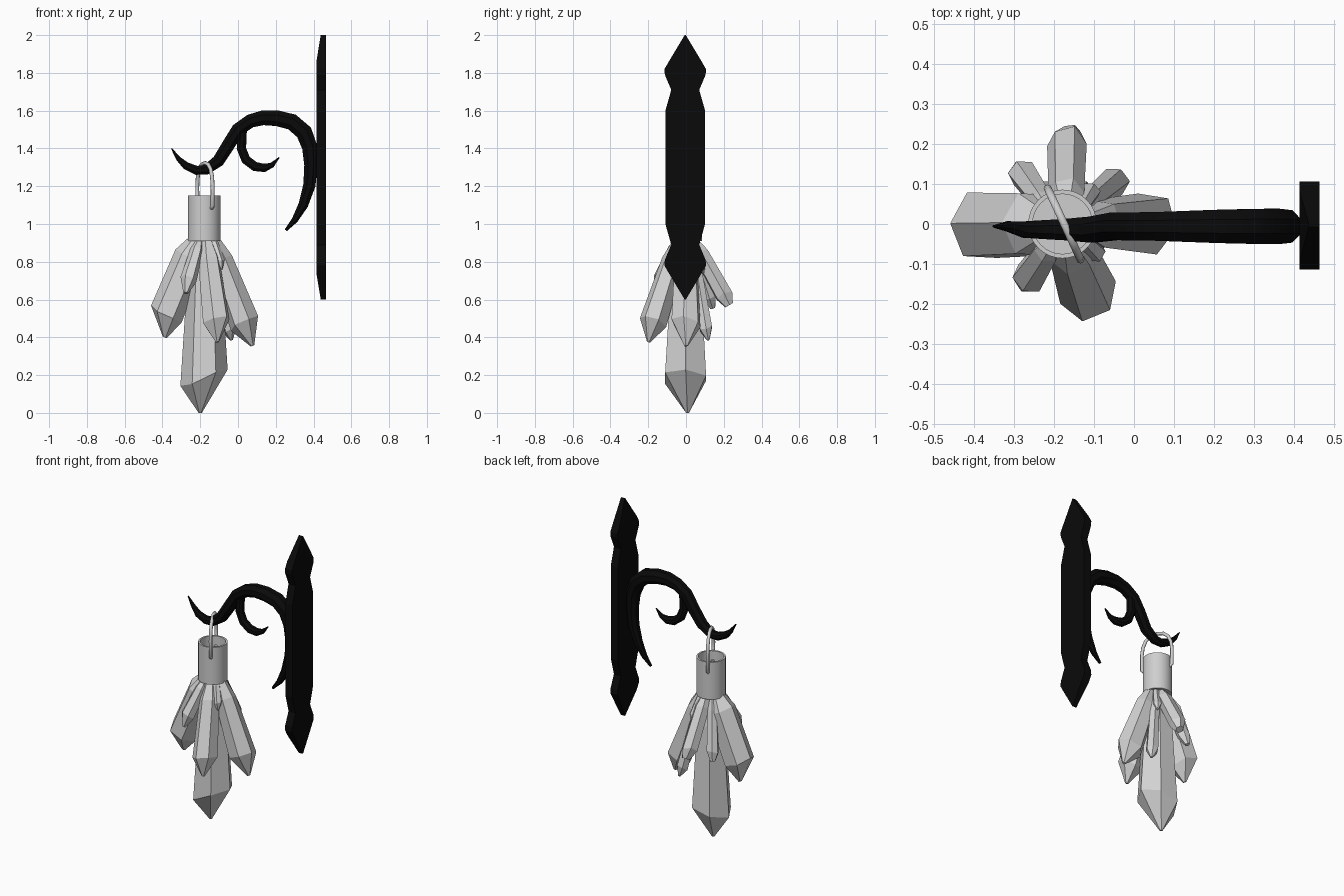
import bpy, bmesh, math, random
from mathutils import Vector

if "Cube" in bpy.data.objects:
    bpy.data.objects.remove(bpy.data.objects["Cube"])

random.seed(4)


def material(name, v):
    m = bpy.data.materials.new(name)
    m.diffuse_color = (v, v, v, 1)
    m.use_nodes = True
    m.node_tree.nodes["Principled BSDF"].inputs["Base Color"].default_value = m.diffuse_color
    return m


IRON = material("black iron", 0.003)
METAL = material("light metal", 0.62)
CRYSTAL = material("pale crystal", 0.66)


def finish(name, bm, mat):
    bmesh.ops.recalc_face_normals(bm, faces=bm.faces)
    me = bpy.data.meshes.new(name)
    bm.to_mesh(me)
    bm.free()
    me.materials.append(mat)
    ob = bpy.data.objects.new(name, me)
    bpy.context.collection.objects.link(ob)
    return ob


def smooth(ob, angle):
    bpy.ops.object.select_all(action='DESELECT')
    ob.select_set(True)
    bpy.context.view_layer.objects.active = ob
    bpy.ops.object.shade_smooth_by_angle(angle=math.radians(angle))


def skin(bm, rings):
    """Bridge equal rings of points and cap both ends."""
    vs = [[bm.verts.new(p) for p in r] for r in rings]
    n = len(vs[0])
    for a, b in zip(vs, vs[1:]):
        for i in range(n):
            j = (i + 1) % n
            bm.faces.new((a[i], a[j], b[j], b[i]))
    bm.faces.new(vs[0])
    bm.faces.new(vs[-1])


def tube(name, pts, sides, mat):
    """Tapered tube along (x, y, z, radius) points lying near one plane."""
    bm, rings = bmesh.new(), []
    ps = [Vector(p[:3]) for p in pts]
    plane = (ps[len(ps) // 2] - ps[0]).cross(ps[-1] - ps[0]).normalized()
    for i, p in enumerate(ps):
        t = (ps[min(i + 1, len(ps) - 1)] - ps[max(i - 1, 0)]).normalized()
        side = t.cross(plane).normalized()
        r = pts[i][3]
        angs = [math.tau * (k + 0.5) / sides for k in range(sides)]
        rings.append([p + r * (math.cos(a) * side + math.sin(a) * plane) for a in angs])
    skin(bm, rings)
    return finish(name, bm, mat)


# Wall plate: rows of (z, half width, front x), mirrored about z = 1.3
half = [(2.0, 0.003, 0.438), (1.86, 0.087, 0.415), (1.82, 0.11, 0.415), (1.79, 0.108, 0.415),
        (1.71, 0.074, 0.415), (1.60, 0.105, 0.415)]
rows = half + [(2.6 - z, w, x) for z, w, x in reversed(half)]
bm = bmesh.new()
skin(bm, [[(x, -w - 0.004, z), (x, w - 0.004, z), (0.465, w - 0.004, z), (0.465, -w - 0.004, z)]
          for z, w, x in rows])
finish("wall_plate", bm, IRON)

# Bracket arm and its inner curl: (x, z, radius)
arm = [(-0.352, 1.40, .003), (-0.315, 1.345, .014), (-0.275, 1.308, .022), (-0.22, 1.284, .026),
       (-0.17, 1.287, .029), (-0.105, 1.333, .035), (-0.05, 1.42, .037), (0, 1.50, .038),
       (0.065, 1.545, .039), (0.13, 1.562, .042), (0.206, 1.56, .045), (0.286, 1.54, .047),
       (0.35, 1.485, .048), (0.38, 1.405, .044), (0.386, 1.31, .038), (0.378, 1.205, .035),
       (0.345, 1.10, .028), (0.30, 1.02, .018), (0.253, 0.967, .008)]
curl = [(0.025, 1.50, .024), (0.018, 1.40, .027), (0.042, 1.34, .027), (0.09, 1.304, .027),
        (0.14, 1.297, .024), (0.18, 1.312, .015), (0.218, 1.352, .003)]
for name, path in (("bracket_arm", arm), ("bracket_curl", curl)):
    pts = [(x, -0.014 if -0.3 < x < -0.08 else -0.006, z, r) for x, z, r in path]
    smooth(tube(name, pts, 8, IRON), 40)

# Open-topped cap holding the crystals
CX = -0.179
profile = [(0.02, 0.91), (0.086, 0.91), (0.086, 1.15), (0.075, 1.15), (0.075, 0.96), (0.01, 0.96)]
bm = bmesh.new()
skin(bm, [[(CX + r * math.cos(k * math.tau / 32), r * math.sin(k * math.tau / 32), z)
           for k in range(32)] for r, z in profile])
smooth(finish("cap", bm, METAL), 40)

# Wire handle hooked over the arm, ends bent in through the cap
hook = [(0.055, 1.085), (0.085, 1.085), (0.096, 1.095), (0.097, 1.20), (0.09, 1.25),
        (0.072, 1.29), (0.042, 1.315)]
loop = [(-u, z) for u, z in hook] + [(0, 1.323)] + hook[::-1]
smooth(tube("handle", [(-0.175 + u * 0.42, -u * 0.91, z, 0.0105) for u, z in loop], 8, METAL), 50)


def crystal(name, base, mid, tip, r, neck=0.8, tilt=0.0, turn=0.0, blunt=0.12, sides=6):
    """Faceted prism from base to a shoulder centred on mid, then a blunt, uneven point."""
    a, m, b = Vector(base), Vector(mid), Vector(tip)
    d = m - a
    u = d.cross(Vector((0, 1, 0)) if abs(d.y) < abs(d.x) + 0.05 else Vector((-1, 0, 0))).normalized()
    v = d.normalized().cross(u)
    jit = [random.uniform(-0.035, 0.035) for _ in range(sides)]
    rings = []
    for c, s, j in ((a, 0.35, 0), (a + d * 0.27, neck, 0.5), (m, 1, 1), (b, blunt, 0)):
        ring = []
        for k in range(sides):
            ang = turn + k * math.tau / sides
            ring.append(c + d * (jit[k] - tilt * math.cos(ang)) * j
                        + r * s * (math.cos(ang) * u + math.sin(ang) * v))
        rings.append(ring)
    bm = bmesh.new()
    skin(bm, rings)
    finish(name, bm, CRYSTAL)


# Crystal cluster: name, base, shoulder centre, tip, radius
crystal("crystal_main", (-0.178, 0, 0.93), (-0.18, -0.002, 0.17), (-0.20, 0.008, 0.0), 0.125,
        neck=0.72, tilt=0.06, blunt=0.07)
crystal("crystal_left", (-0.205, 0, 0.94), (-0.379, -0.003, 0.525), (-0.388, 0, 0.40), 0.092,
        neck=0.95, turn=0.05)
crystal("crystal_right", (-0.135, 0, 0.93), (0.034, 0, 0.475), (0.077, 0, 0.355), 0.082,
        neck=0.78, turn=0.15)
crystal("crystal_front", (-0.17, -0.03, 0.93), (-0.115, -0.172, 0.485), (-0.11, -0.198, 0.375),
        0.075, turn=0.2)
crystal("crystal_back", (-0.17, 0.03, 0.93), (-0.168, 0.2, 0.625), (-0.158, 0.228, 0.57), 0.05,
        neck=0.9, turn=0.4, blunt=0.5)
crystal("crystal_back_left", (-0.21, 0.03, 0.92), (-0.277, 0.125, 0.61), (-0.29, 0.142, 0.555),
        0.038, blunt=0.4)
crystal("crystal_back_right", (-0.14, 0.03, 0.92), (-0.05, 0.105, 0.45), (-0.035, 0.118, 0.385),
        0.038, blunt=0.2)
crystal("crystal_front_left", (-0.20, -0.04, 0.92), (-0.263, -0.135, 0.705),
        (-0.277, -0.158, 0.635), 0.044, blunt=0.3)
crystal("crystal_small_front", (-0.135, -0.03, 0.93), (-0.097, -0.07, 0.80),
        (-0.085, -0.082, 0.76), 0.028)
crystal("crystal_small_back", (-0.14, 0.03, 0.93), (-0.11, 0.08, 0.785), (-0.1, 0.095, 0.74), 0.026)
